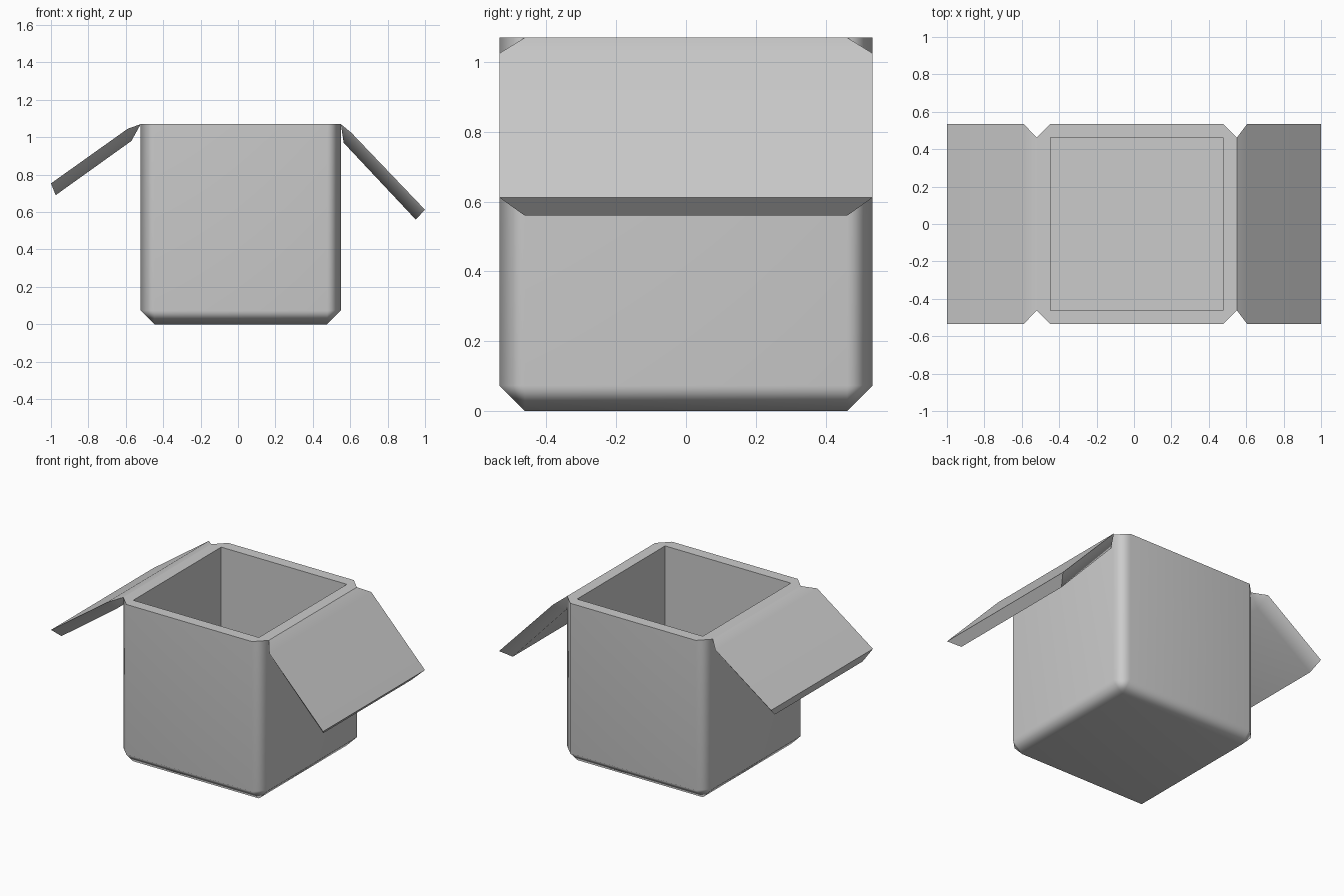
import bpy, bmesh, math
from mathutils import Vector

cube = bpy.data.objects.get("Cube")
if cube:
    bpy.data.objects.remove(cube)

# Single plain grey
grey = bpy.data.materials.new("plain_grey")
grey.use_nodes = True
colour = (0.6, 0.6, 0.6, 1)
grey.diffuse_color = colour
grey.node_tree.nodes["Principled BSDF"].inputs["Base Color"].default_value = colour

X0, X1, HALF, TOP, BEVEL = -0.52, 0.55, 0.535, 1.07, 0.073
INNER = HALF - BEVEL


def finish(name, bm):
    """Turn a bmesh into a smooth-shaded object with flat main faces."""
    bmesh.ops.recalc_face_normals(bm, faces=bm.faces)
    mesh = bpy.data.meshes.new(name)
    bm.to_mesh(mesh)
    bm.free()
    mesh.materials.append(grey)
    obj = bpy.data.objects.new(name, mesh)
    bpy.context.collection.objects.link(obj)
    bpy.ops.object.select_all(action='DESELECT')
    obj.select_set(True)
    bpy.context.view_layer.objects.active = obj
    bpy.ops.object.shade_smooth_by_angle(angle=math.radians(56))
    weighted = obj.modifiers.new("weighted_normals", 'WEIGHTED_NORMAL')
    weighted.keep_sharp = True
    return obj


# Box body: cube chamfered on every edge but the rim, then hollowed
bm = bmesh.new()
bmesh.ops.create_cube(bm, size=1)
for v in bm.verts:
    v.co = Vector(((X0 + X1) / 2 + v.co.x * (X1 - X0),
                   v.co.y * 2 * HALF, (v.co.z + 0.5) * TOP))
edges = [e for e in bm.edges if min(v.co.z for v in e.verts) < TOP / 2]
bmesh.ops.bevel(bm, geom=edges, offset=BEVEL, offset_type='OFFSET',
                segments=1, affect='EDGES')
lid = max(bm.faces, key=lambda f: f.calc_center_median().z)
rim = list(lid.verts)
bm.faces.remove(lid)

# Square opening, its walls and the floor
corners = [(X1 - BEVEL, INNER), (X0 + BEVEL, INNER),
           (X0 + BEVEL, -INNER), (X1 - BEVEL, -INNER)]
upper = [bm.verts.new((x, y, TOP)) for x, y in corners]
lower = [bm.verts.new((x, y, BEVEL)) for x, y in corners]
bm.faces.new(lower)
for i in range(4):
    j = (i + 1) % 4
    bm.faces.new((upper[i], upper[j], lower[j], lower[i]))


# Rim: a triangle at each chamfered corner and a strip along each side
def nearest(point):
    return sorted(rim, key=lambda v: (v.co - point).length)[:2]


for i in range(4):
    a, b = upper[i], upper[(i + 1) % 4]
    bm.faces.new((a, *nearest(a.co)))
    along = (b.co - a.co).normalized()
    outer_a = min(nearest(a.co), key=lambda v: abs((v.co - a.co).dot(along)))
    outer_b = min(nearest(b.co), key=lambda v: abs((v.co - b.co).dot(along)))
    bm.faces.new((a, b, outer_b, outer_a))
finish("box_body", bm)


def flap(name, hinge, shoulder, tip, tip_under, hinge_under):
    """Open flap from its (x, z) profile, narrower at the hinge and beneath."""
    bm = bmesh.new()
    profile = [(hinge, INNER), (shoulder, HALF), (tip, HALF),
               (tip_under, INNER), (hinge_under, INNER)]
    sides = [[bm.verts.new((p[0], s * w, p[1])) for p, w in profile]
             for s in (-1, 1)]
    for i in range(5):
        j = (i + 1) % 5
        bm.faces.new((sides[0][i], sides[0][j], sides[1][j], sides[1][i]))
    for h, s, t, tu, hu in sides:
        bm.faces.new((h, s, hu))
        bm.faces.new((s, t, tu, hu))
    finish(name, bm)


flap("right_flap", (X0, TOP), (-0.59, 1.045), (-1, 0.753), (-0.975, 0.69), (-0.57, 0.98))
flap("left_flap", (X1, TOP), (0.605, 1.025), (1, 0.612), (0.95, 0.56), (0.565, 0.97))
